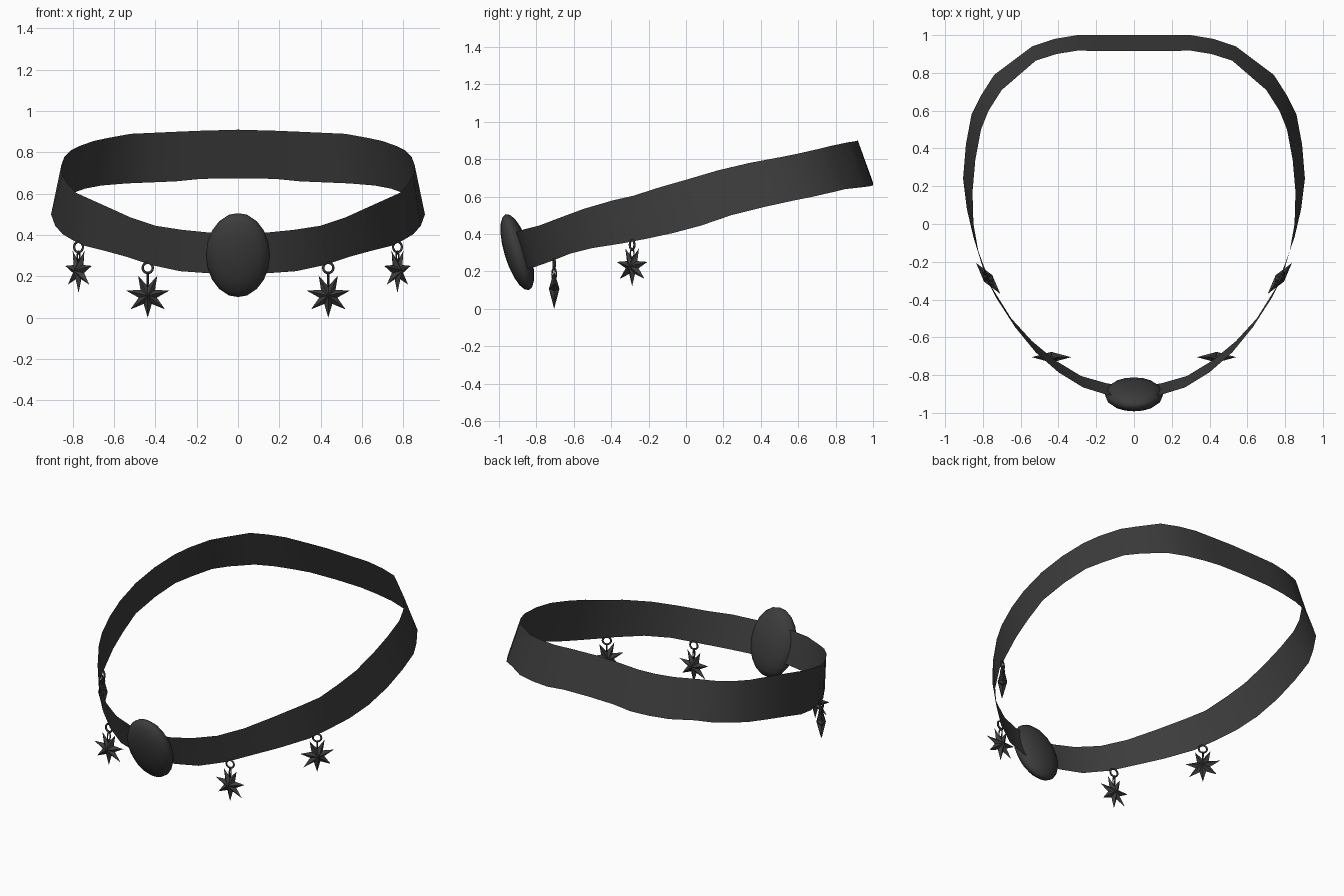
import bpy, bmesh, math
from mathutils import Matrix, Vector

cube = bpy.data.objects.get("Cube")
if cube:
    bpy.data.objects.remove(cube, do_unlink=True)

mat = bpy.data.materials.new("charcoal")
mat.use_nodes = True
COLOUR = (0.045, 0.045, 0.045, 1)
mat.diffuse_color = COLOUR
bsdf = mat.node_tree.nodes["Principled BSDF"]
bsdf.inputs["Base Color"].default_value = COLOUR
bsdf.inputs["Roughness"].default_value = 0.7


def finish(name, bm, matrix=None, smooth=False, recalc=True):
    """Turn a bmesh into a coloured object."""
    if recalc:
        bmesh.ops.recalc_face_normals(bm, faces=bm.faces)
    for f in bm.faces:
        f.smooth = smooth
    mesh = bpy.data.meshes.new(name)
    bm.to_mesh(mesh)
    bm.free()
    mesh.materials.append(mat)
    ob = bpy.data.objects.new(name, mesh)
    bpy.context.collection.objects.link(ob)
    if matrix is not None:
        ob.matrix_world = matrix
    return ob


# Band: left half from front to back, lower edge point then upper edge point
HALF = [
    ((0, -.855, .21), (0, -.915, .41)),
    ((.14, -.845, .215), (.14, -.905, .412)),
    ((.28, -.805, .225), (.27, -.865, .425)),
    ((.42, -.72, .255), (.40, -.785, .445)),
    ((.54, -.62, .295), (.52, -.68, .485)),
    ((.65, -.50, .325), (.63, -.545, .535)),
    ((.75, -.34, .35), (.73, -.39, .58)),
    ((.80, -.21, .375), (.785, -.28, .605)),
    ((.85, -.07, .405), (.825, -.14, .65)),
    ((.885, .08, .445), (.85, 0, .69)),
    ((.905, .24, .50), (.855, .17, .74)),
    ((.89, .42, .545), (.84, .34, .78)),
    ((.86, .58, .58), (.81, .50, .81)),
    ((.81, .68, .60), (.77, .60, .83)),
    ((.74, .79, .625), (.70, .71, .855)),
    ((.66, .85, .64), (.63, .77, .87)),
    ((.54, .94, .65), (.52, .865, .89)),
    ((.42, .98, .655), (.41, .90, .895)),
    ((.30, 1, .66), (.30, .918, .90)),
    ((.18, 1, .672), (.18, .916, .905)),
    ((0, 1, .675), (0, .915, .91)),
]


def mirror(p):
    return (-p[0], p[1], p[2])


loop = HALF + [(mirror(a), mirror(b)) for a, b in HALF[-2:0:-1]]
bm = bmesh.new()
pairs = [(bm.verts.new(a), bm.verts.new(b)) for a, b in loop]
for i, (a, b) in enumerate(pairs):
    c, d = pairs[(i + 1) % len(pairs)]
    bm.faces.new((a, c, d, b))
finish("band", bm, smooth=True, recalc=False)

# Oval stone, leaning with the front of the band
bm = bmesh.new()
bmesh.ops.create_uvsphere(bm, u_segments=16, v_segments=10, radius=1)
bmesh.ops.scale(bm, vec=(.155, .069, .212), verts=bm.verts)
finish("oval_stone", bm,
       Matrix.Translation((0, -.902, .303)) @ Matrix.Rotation(math.radians(17), 4, 'X'),
       smooth=True)


def star(name, matrix, points=7, outer=.107, inner=.045, depth=.028):
    """Puffed star standing in its local xz plane, one tip straight down."""
    bm = bmesh.new()
    rim = []
    for i in range(points * 2):
        a = -math.pi / 2 + math.pi * i / points
        r = inner if i % 2 else outer
        rim.append(bm.verts.new((r * math.cos(a), 0, r * math.sin(a))))
    for y in (-depth, depth):
        hub = bm.verts.new((0, y, 0))
        for i, v in enumerate(rim):
            bm.faces.new((hub, v, rim[(i + 1) % len(rim)]))
    finish(name, bm, matrix)


def ring(name, matrix, major, minor, stretch=1, seg=14, sides=6):
    """Wire ring in its local xz plane."""
    bm = bmesh.new()
    grid = []
    for i in range(seg):
        a = 2 * math.pi * i / seg
        row = []
        for j in range(sides):
            b = 2 * math.pi * j / sides
            r = major + minor * math.cos(b)
            row.append(bm.verts.new((r * math.cos(a), minor * math.sin(b),
                                     stretch * r * math.sin(a))))
        grid.append(row)
    for i in range(seg):
        for j in range(sides):
            n, k = (i + 1) % seg, (j + 1) % sides
            bm.faces.new((grid[i][j], grid[n][j], grid[n][k], grid[i][k]))
    finish(name, bm, matrix, smooth=True)


# Charms: position, star yaw, ring yaw, ring height
CHARMS = [
    ("front", (.437, -.705, .107), 0, 10, .241),
    ("side", (.772, -.288, .227), 52, 30, .342),
]
for label, pos, yaw, ring_yaw, ring_z in CHARMS:
    for side, s in (("left", 1), ("right", -1)):
        x, y, z = pos[0] * s, pos[1], pos[2]

        def place(height, angle):
            return (Matrix.Translation((x, y, height))
                    @ Matrix.Rotation(math.radians(angle * s), 4, 'Z'))

        star(f"{label}_star_{side}", place(z, yaw))
        ring(f"{label}_ring_{side}", place(ring_z, ring_yaw), .025, .006)
        # Small link from the star's upper notch to the ring
        low, high = z + .038, ring_z - .016
        ring(f"{label}_link_{side}", place((low + high) / 2, ring_yaw + 90),
             .012, .004, stretch=(high - low) / .032, seg=10)
